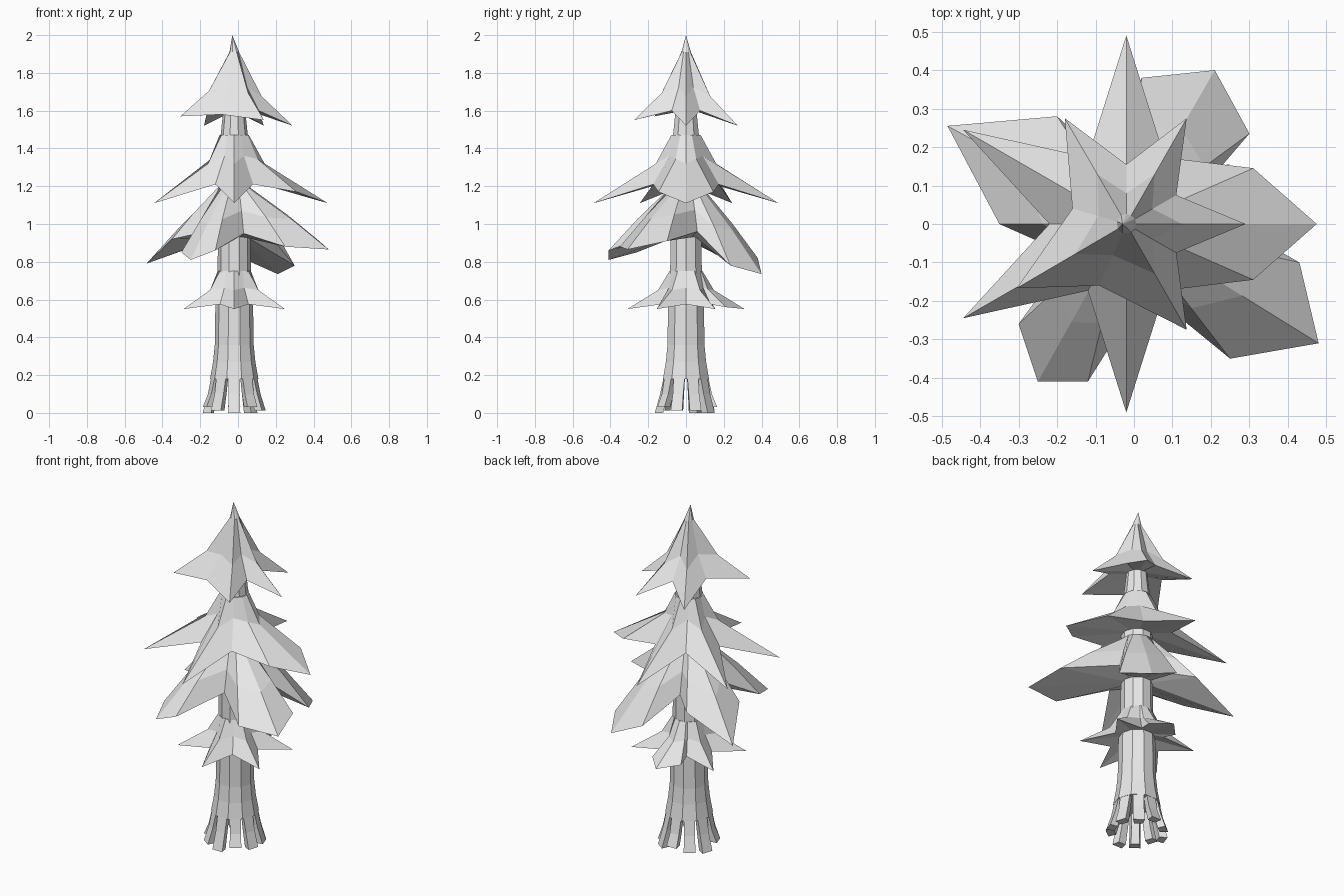
import bpy, bmesh, math
from mathutils import Vector

if "Cube" in bpy.data.objects:
    bpy.data.objects.remove(bpy.data.objects["Cube"], do_unlink=True)

CX = -0.02  # trunk axis

mat = bpy.data.materials.new("pale_grey")
mat.use_nodes = True
mat.diffuse_color = (0.8, 0.8, 0.8, 1)
mat.node_tree.nodes["Principled BSDF"].inputs["Base Color"].default_value = (0.8, 0.8, 0.8, 1)


def finish(bm, name):
    bmesh.ops.recalc_face_normals(bm, faces=bm.faces)
    me = bpy.data.meshes.new(name)
    bm.to_mesh(me)
    bm.free()
    me.materials.append(mat)
    ob = bpy.data.objects.new(name, me)
    bpy.context.collection.objects.link(ob)
    return ob


def polar(deg, r, z):
    a = math.radians(deg)
    return Vector((CX + r * math.cos(a), r * math.sin(a), z))


def loft(bm, rings):
    """Bridge rings of equal length with quads."""
    vs = [[bm.verts.new(p) for p in ring] for ring in rings]
    n = len(vs[0])
    for a, b in zip(vs, vs[1:]):
        for i in range(n):
            j = (i + 1) % n
            bm.faces.new((a[i], a[j], b[j], b[i]))
    return vs


def skirt(name, outline, top_r, top_z, out, drop, under_r, under_z, spike=None):
    """Branch tier: collar, bent middle, star outline, underside."""
    top, mid, under = [], [], []
    for p in outline:
        d = Vector((p.x - CX, p.y, 0)).normalized()
        axis = Vector((CX, 0, 0))
        t = axis + d * top_r + Vector((0, 0, top_z))
        m = t.lerp(p, out)
        m.z = top_z + (p.z - top_z) * drop
        top.append(t)
        mid.append(m)
        under.append(axis + d * under_r + Vector((0, 0, under_z)))
    bm = bmesh.new()
    rings = loft(bm, [top, mid, outline, under])
    if spike:
        tip = bm.verts.new(spike)
        n = len(top)
        for i in range(n):
            bm.faces.new((rings[0][i], rings[0][(i + 1) % n], tip))
    else:
        bm.faces.new(rings[0])
    bm.faces.new(rings[-1])
    return finish(bm, name)


def star(tip_r, tip_z, val_r, val_z, wide, sh_r, sh_z, sh_a):
    """Six spikes from 30 degrees on; the one at angle `wide` gets shoulders."""
    pts = []
    for a in range(30, 390, 60):
        if a == wide:
            pts += [polar(a - sh_a, sh_r, sh_z), polar(a, tip_r, tip_z), polar(a + sh_a, sh_r, sh_z)]
        else:
            pts.append(polar(a, tip_r, tip_z))
        pts.append(polar(a + 30, val_r, val_z))
    return pts


# Trunk
SIDES = 10
profile = [(0.18, 0.128), (0.27, 0.112), (0.36, 0.103), (0.56, 0.1), (0.75, 0.088),
           (0.95, 0.086), (1.2, 0.086), (1.47, 0.072), (1.62, 0.056)]
bm = bmesh.new()
rings = loft(bm, [[polar(360 / SIDES * i, r, z) for i in range(SIDES)] for z, r in profile])
bm.faces.new(rings[0])
bm.faces.new(rings[-1])
finish(bm, "trunk")

# Root fingers splaying out below the trunk
bm = bmesh.new()
for k in range(SIDES):
    a = 360 / SIDES * (k + 0.5)
    foot = (0.012, 0.0, 0.03)[k % 3]
    sections = []
    for z, r, thick, half in ((0.2, 0.12, 0.035, 15), (0.1, 0.14, 0.04, 12), (foot, 0.168, 0.045, 11)):
        sections.append([polar(a - half, r, z), polar(a + half, r, z),
                         polar(a + half, r - thick, z), polar(a - half, r - thick, z)])
    vs = loft(bm, sections)
    bm.faces.new(vs[0])
    bm.faces.new(vs[-1])
finish(bm, "roots")

# Lowest tier, wide leaf at the back
skirt("lowest_branches", star(0.31, 0.55, 0.15, 0.575, 90, 0.23, 0.56, 24),
      0.088, 0.75, 0.27, 0.5, 0.09, 0.6)

# Second tier: four broad uneven boughs
boughs = [(0.15, 0.06, 0.96), (0.30, 0.235, 0.78), (0.21, 0.40, 0.735), (0.02, 0.38, 0.82),
          (-0.08, 0.17, 0.95), (-0.2, 0.28, 0.92), (-0.485, 0.255, 0.79), (-0.35, 0, 0.92),
          (-0.17, -0.08, 0.96), (-0.30, -0.26, 0.85), (-0.25, -0.41, 0.81), (-0.12, -0.41, 0.86),
          (0.03, -0.17, 0.95), (0.25, -0.35, 0.88), (0.48, -0.31, 0.865), (0.43, -0.1, 0.91)]
skirt("broad_branches", [Vector(p) for p in boughs], 0.09, 1.19, 0.53, 0.5, 0.085, 0.93)

# Third tier: long spikes; the right-hand pair is one wide leaf
spikes = [polar(a, 0.49, 1.11) for a in (90, 150, 210, 270)]
outline = []
for p, a in zip(spikes, (60, 120, 180, 240)):
    outline += [polar(a, 0.2, 1.21), p]
outline += [polar(300, 0.2, 1.21), Vector((0.31, -0.145, 1.17)), Vector((0.475, 0, 1.11)),
            Vector((0.31, 0.145, 1.17))]
skirt("long_branches", outline, 0.078, 1.47, 0.2, 0.42, 0.085, 1.23)

# Crown with pointed tip
crown = [(0.29, 0, 1.52), (0.11, 0.075, 1.6), (0.137, 0.275, 1.52), (-0.02, 0.155, 1.6),
         (-0.18, 0.275, 1.52), (-0.16, 0.04, 1.61), (-0.305, -0.167, 1.57), (-0.09, -0.16, 1.58),
         (0.137, -0.275, 1.55), (0.11, -0.075, 1.6)]
skirt("crown", [Vector(p) for p in crown], 0.026, 1.91, 0.42, 0.6, 0.055, 1.61,
      spike=Vector((-0.03, 0, 2.0)))
